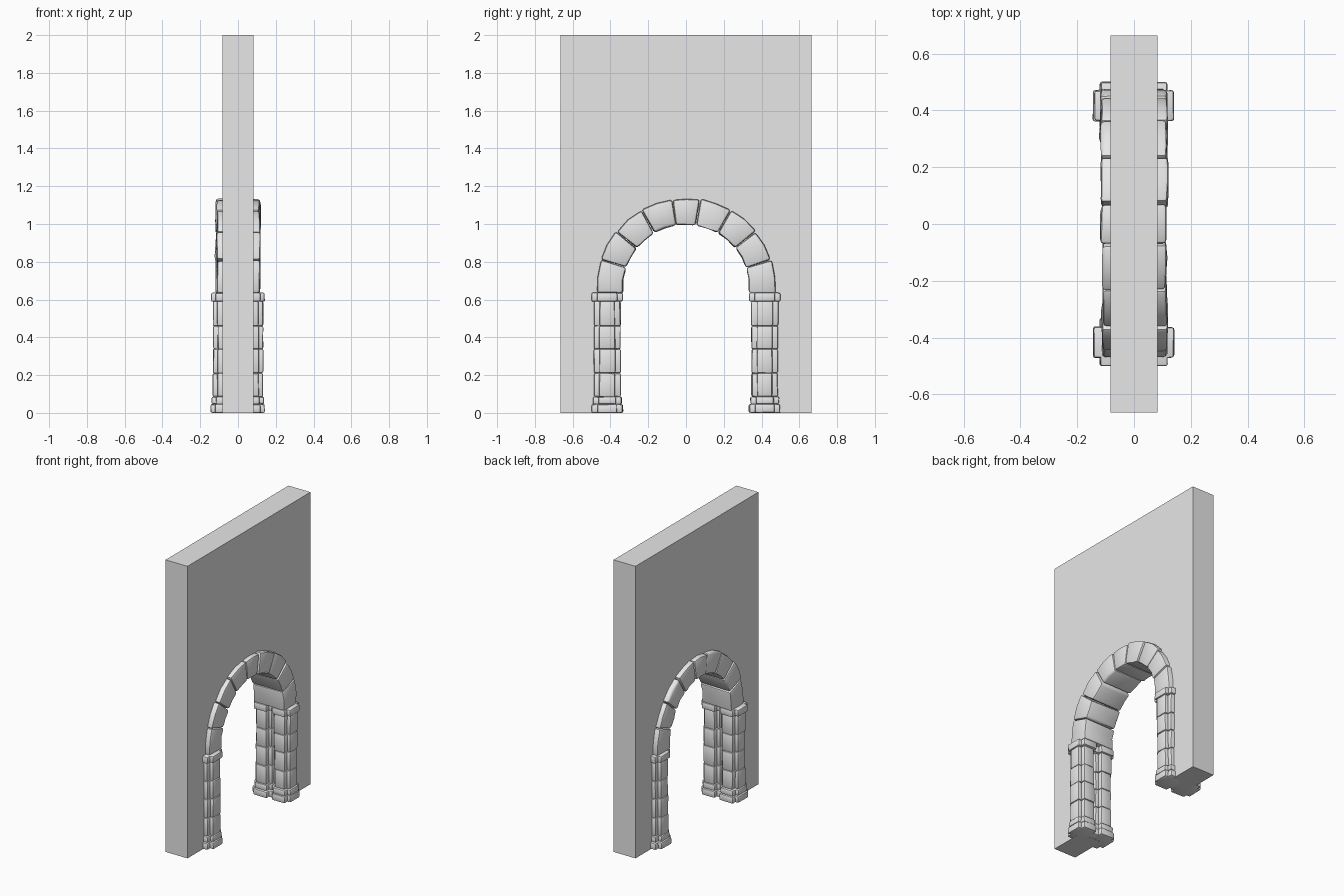
import bpy, bmesh, random
from math import cos, sin, pi, radians
from mathutils import Vector

random.seed(4)
if "Cube" in bpy.data.objects:
    bpy.data.objects.remove(bpy.data.objects["Cube"], do_unlink=True)

GREY = (0.8, 0.8, 0.8, 1)
stone = bpy.data.materials.new("light grey stone")
stone.use_nodes = True
stone.diffuse_color = GREY
stone.node_tree.nodes["Principled BSDF"].inputs["Base Color"].default_value = GREY


def prism(name, ring_a, ring_b, bevel=0.0, jitter=0.0):
    """Solid between two matching rings, with worn, rounded outer edges."""
    bm = bmesh.new()
    rings = [[bm.verts.new(p) for p in ring] for ring in (ring_a, ring_b)]
    a, b = rings
    n = len(a)
    bm.faces.new(a)
    bm.faces.new(b)
    for i in range(n):
        j = (i + 1) % n
        bm.faces.new((a[i], a[j], b[j], b[i]))
    for v in bm.verts:
        v.co += Vector([random.uniform(-jitter, jitter) for _ in range(3)])
        v.co.z = max(v.co.z, 0)
    bmesh.ops.recalc_face_normals(bm, faces=bm.faces)
    if bevel:
        edges = [e for e in bm.edges if e.calc_face_angle_signed() > 0.6]
        bmesh.ops.bevel(bm, geom=edges, offset=bevel, segments=2,
                        profile=0.5, affect='EDGES', clamp_overlap=True)
    mesh = bpy.data.meshes.new(name)
    bm.to_mesh(mesh)
    bm.free()
    mesh.materials.append(stone)
    obj = bpy.data.objects.new(name, mesh)
    bpy.context.collection.objects.link(obj)
    if bevel:
        bpy.ops.object.select_all(action='DESELECT')
        obj.select_set(True)
        bpy.context.view_layer.objects.active = obj
        bpy.ops.object.shade_smooth_by_angle(angle=radians(40))
    return obj


ARCH_Z = 0.662


def on_arc(radius, degrees):
    t = radians(degrees)
    return radius * cos(t), ARCH_Z + radius * sin(t)


# Wall slab with an arched doorway, whose edge is buried in the stonework
wall_y, wall_x, hole = 0.665, 0.083, 0.415
outline = [(wall_y, 0), (wall_y, 2), (-wall_y, 2), (-wall_y, 0), (-hole, 0)]
outline += [on_arc(hole, 180 - 180 * i / 24) for i in range(25)]
outline += [(hole, 0)]
prism("wall", [(-wall_x, y, z) for y, z in outline],
      [(wall_x, y, z) for y, z in outline])

# Wedge stones running through the full depth of the arch
half_joints = [-4, 18.5, 39, 60, 81]
joints = half_joints + [180 - a for a in reversed(half_joints)]
for i, (a0, a1) in enumerate(zip(joints, joints[1:])):
    gap = 0.25
    a0, a1 = a0 + gap, a1 - gap
    mid = (a0 + a1) / 2
    inner, outer = 0.335, 0.473 + random.uniform(-0.004, 0.004)
    profile = [on_arc(outer, a) for a in (a0, mid, a1)]
    profile += [on_arc(inner, a) for a in (a1, mid, a0)]
    # The springing stones sit flat on the capitals
    profile = [(y, 0.632 if z < ARCH_Z else z) for y, z in profile]
    x0 = -0.115 + random.uniform(-0.005, 0.005)
    x1 = 0.115 + random.uniform(-0.005, 0.005)
    prism(f"arch_stone_{i + 1}", [(x0, y, z) for y, z in profile],
          [(x1, y, z) for y, z in profile], 0.013, 0.003)


def notched(cx, cy, hx, hy, nx, ny, z):
    """Rectangle with a square notch cut from each corner."""
    quarter = [(hx, hy - ny), (hx - nx, hy - ny), (hx - nx, hy)]
    ring = []
    for sx, sy, flip in ((1, 1, 1), (-1, 1, -1), (-1, -1, 1), (1, -1, -1)):
        ring += [(cx + sx * x, cy + sy * y, z) for x, y in quarter[::flip]]
    return ring


# Courses of a column: name, bottom, top, half width in x and y
courses = [
    ("plinth", 0.0, 0.046, 0.074, 0.083),
    ("base_moulding", 0.046, 0.086, 0.069, 0.076),
    ("shaft_block_1", 0.086, 0.21, 0.063, 0.070),
    ("shaft_block_2", 0.21, 0.338, 0.063, 0.070),
    ("shaft_block_3", 0.338, 0.46, 0.063, 0.070),
    ("shaft_block_4", 0.46, 0.592, 0.063, 0.070),
    ("capital", 0.59, 0.636, 0.072, 0.083),
]

# Paired columns on both sides of the doorway
for side_x, sx in (("left", 1), ("right", -1)):
    for side_y, sy in (("front", -1), ("back", 1)):
        for name, z0, z1, hx, hy in courses:
            wear = random.uniform(-0.002, 0.002)
            rings = [notched(sx * 0.069, sy * 0.417, hx + wear, hy + wear,
                             0.023, 0.029, z) for z in (z0, z1)]
            prism(f"{side_y}_{side_x}_{name}", *rings, 0.008, 0.0015)
